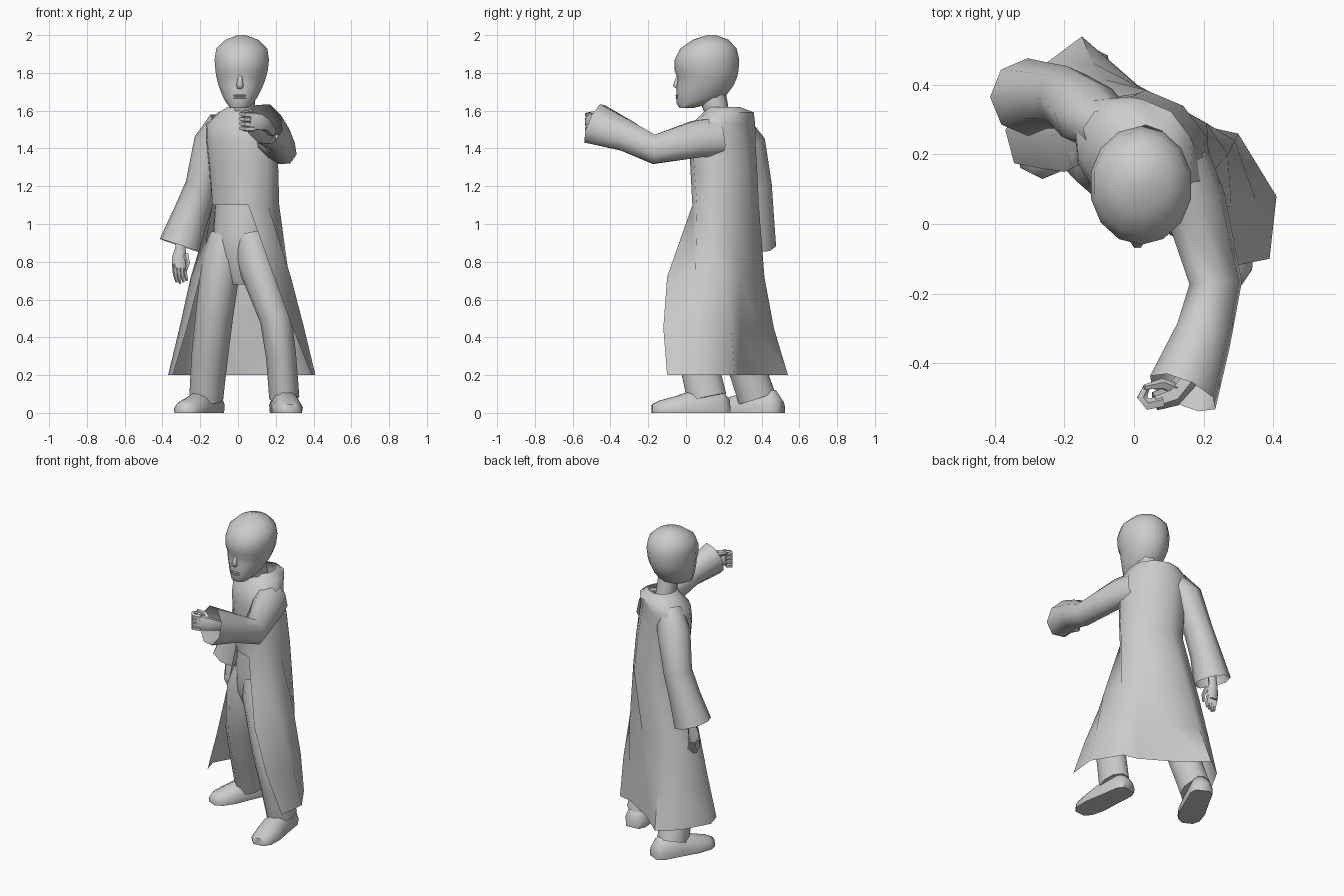
import bpy, bmesh, math
from mathutils import Vector as V


def loft(name, rings, cap0=True, cap1=True):
    """Skin point rings; a shorter ring continues the first points as an open sheet."""
    bm = bmesh.new()
    rows = [[bm.verts.new(p) for p in r] for r in rings]
    full = len(rows[0])
    for a, b in zip(rows, rows[1:]):
        n = len(b)
        for i in range(n if n == full else n - 1):
            j = (i + 1) % n
            bm.faces.new((a[i], a[j], b[j], b[i]))
    if cap0:
        bm.faces.new(rows[0][::-1])
    if cap1:
        bm.faces.new(rows[-1])
    bmesh.ops.recalc_face_normals(bm, faces=bm.faces)
    me = bpy.data.meshes.new(name)
    bm.to_mesh(me)
    bm.free()
    ob = bpy.data.objects.new(name, me)
    bpy.context.collection.objects.link(ob)
    bpy.ops.object.select_all(action='DESELECT')
    ob.select_set(True)
    bpy.context.view_layer.objects.active = ob
    bpy.ops.object.shade_smooth_by_angle(angle=math.radians(60))
    return ob


def tube(name, path, n=8, up=(0, 0, 1), cap0=True, cap1=True):
    """Path of (x, y, z, side radius, up radius), rings square to the path."""
    pts = [V(p[:3]) for p in path]
    rings = []
    for i, p in enumerate(path):
        t = (pts[min(i + 1, len(pts) - 1)] - pts[max(i - 1, 0)]).normalized()
        s = t.cross(V(up)).normalized()
        u = s.cross(t)
        rings.append([pts[i] + s * p[3] * math.cos(k * math.tau / n)
                      + u * p[4] * math.sin(k * math.tau / n) for k in range(n)])
    return loft(name, rings, cap0=cap0, cap1=cap1)


# the torso is turned towards -x, so its ellipses use these axes
TURN = math.radians(38)
SIDE = V((math.cos(TURN), -math.sin(TURN), 0))
FWD = V((-math.sin(TURN), -math.cos(TURN), 0))
# nine angles round the back, then three across the front
ANGLES = [38 + 284 * k / 8 for k in range(9)] + [341, 360, 379]


def body_ring(z, cx, cy, a, b):
    return [V((cx, cy, z)) + SIDE * a * math.sin(math.radians(t))
            + FWD * b * math.cos(math.radians(t)) for t in ANGLES]


# robe: closed torso, skirt open at the front
thigh = [(.19, -.10), (.28, .05), (.27, .2), (.21, .29), (.06, .37),
         (-.08, .415), (-.2, .37), (-.25, .25), (-.20, .15)]
knee = [(.29, -.12), (.35, .07), (.29, .24), (.21, .29), (.03, .38),
        (-.12, .465), (-.24, .41), (-.31, .26), (-.27, .16)]
hem = [(.39, -.10), (.41, .08), (.30, .26), (.21, .28), (.01, .40),
       (-.15, .54), (-.27, .45), (-.37, .27), (-.345, .175)]
torso = [body_ring(*s) for s in [
    (1.62, .03, .20, .085, .085), (1.59, .03, .225, .15, .125),
    (1.53, .01, .20, .205, .145), (1.44, .015, .193, .21, .155),
    (1.3, .028, .2, .205, .16), (1.1, .04, .21, .195, .165)]]
loft("robe", torso + [[(x, y, z) for x, y in row] for row, z in
     ((thigh, .72), (knee, .45), (hem, .2))], cap0=False, cap1=False)

# trousers
loft("trouser_hips", [body_ring(*s) for s in [
    (1.15, .03, .21, .165, .135), (.95, .015, .185, .165, .13),
    (.82, .01, .175, .15, .115), (.68, .025, .17, .06, .06)]], cap0=False)
tube("trouser_leg_left", [(.065, .13, .94, .09, .105), (.09, .11, .82, .105, .12),
     (.2, .03, .5, .085, .105), (.228, .06, .3, .08, .105), (.245, .11, .08, .08, .11)],
     n=10, up=(0, -1, 0), cap0=False)
tube("trouser_leg_right", [(-.06, .21, .94, .09, .105), (-.085, .2, .82, .105, .125),
     (-.125, .23, .52, .1, .11), (-.15, .3, .3, .097, .1), (-.168, .375, .08, .09, .105)],
     n=10, up=(0, -1, 0), cap0=False)


# shoes: flat-soled sections from heel to toe
def shoe(name, heel, toe):
    h, d = V(heel), V(toe) - V(heel)
    s = d.cross(V((0, 0, 1))).normalized()
    rings = []
    for t, w, top in ((0, .045, .07), (.1, .07, .12), (.4, .075, .13),
                      (.68, .083, .09), (.9, .07, .065), (1, .035, .045)):
        rings.append([h + d * t + s * w * a + V((0, 0, top * b)) for a, b in
                      ((-.95, 0), (.95, 0), (1, .35), (.7, .8), (.25, 1),
                       (-.25, 1), (-.7, .8), (-1, .35))])
    loft(name, rings)


shoe("shoe_left", (.23, .23, 0), (.275, -.18, 0))
shoe("shoe_right", (-.115, .505, 0), (-.295, .145, 0))

# wide sleeves: left reaches forward, right hangs down
tube("sleeve_left", [(.13, .17, 1.46, .09, .115), (.175, .06, 1.45, .085, .11),
     (.235, -.17, 1.395, .075, .085), (.2, -.32, 1.468, .08, .092),
     (.14, -.485, 1.53, .1, .122)], n=8, up=(-.55, 0, 1), cap0=False, cap1=False)
tube("sleeve_right", [(-.07, .275, 1.53, .09, .07), (-.135, .32, 1.43, .10, .10),
     (-.195, .365, 1.2, .085, .09), (-.25, .37, 1.05, .095, .095),
     (-.305, .365, .885, .115, .112)], n=8, up=(0, -1, 0), cap0=False, cap1=False)

# left hand, curled fingers
tube("hand_left", [(.18, -.38, 1.49, .025, .03), (.15, -.45, 1.525, .032, .036),
     (.11, -.495, 1.54, .032, .048), (.06, -.51, 1.545, .027, .05)], n=6)
for k in range(4):
    z = 1.503 + .025 * k
    tube(f"finger_left_{k + 1}", [(.085, -.51, z, .018, .015), (.04, -.52, z, .018, .015),
         (.022, -.498, z + .004, .016, .014), (.035, -.47, z + .006, .011, .01)], n=5)
tube("thumb_left", [(.12, -.475, 1.555, .018, .018), (.08, -.46, 1.58, .016, .016),
     (.03, -.47, 1.598, .008, .008)], n=5)

# right hand, hanging fingers
tube("hand_right", [(-.295, .372, .93, .03, .025), (-.305, .37, .87, .028, .025),
     (-.31, .365, .82, .04, .026), (-.31, .36, .765, .038, .024)], n=6, up=(0, -1, 0))
for k in range(4):
    x = -.336 + .018 * k
    tube(f"finger_right_{k + 1}", [(x, .36, .785, .013, .018), (x + .003, .35, .735, .012, .016),
         (x + .012, .36, .685 + .008 * abs(k - 1), .007, .009)], n=5, up=(0, -1, 0))
tube("thumb_right", [(-.275, .355, .84, .015, .015), (-.265, .33, .795, .012, .012),
     (-.275, .32, .755, .007, .007)], n=5, up=(0, -1, 0))

# neck
tube("neck", [(.03, .17, 1.57, .062, .062), (.025, .135, 1.7, .062, .075)],
     n=8, up=(0, -1, 0), cap0=False, cap1=False)

# head: sections of (height, centre x, front y, back y, half width)
head = []
for z, cx, f, b, w in ((1.615, .008, -.035, .04, .05), (1.64, .01, -.05, .15, .073),
                       (1.67, .012, -.052, .205, .093), (1.73, .015, -.05, .25, .12),
                       (1.775, .017, -.045, .27, .134), (1.81, .019, -.06, .278, .142),
                       (1.87, .02, -.06, .282, .148), (1.93, .02, -.03, .268, .138),
                       (1.975, .02, .035, .225, .09), (2.0, .02, .11, .16, .022)):
    ring = []
    for k in range(14):
        a = math.tau * k / 14
        ring.append((cx + w * math.sin(a), (f + b) / 2 - (b - f) / 2 * math.cos(a), z))
    head.append(ring)
loft("head", head)

# nose and lips
tube("nose", [(.012, -.04, 1.79, .01, .008), (.01, -.048, 1.755, .014, .015),
     (.01, -.052, 1.732, .02, .02), (.01, -.046, 1.718, .014, .006)], n=6, up=(0, -1, 0))
for i, z in enumerate((1.667, 1.68)):
    tube(f"lip_{i + 1}", [(-.022, -.042, z, .004, .004), (.01, -.05, z, .007, .006),
         (.042, -.042, z, .004, .004)], n=5)
